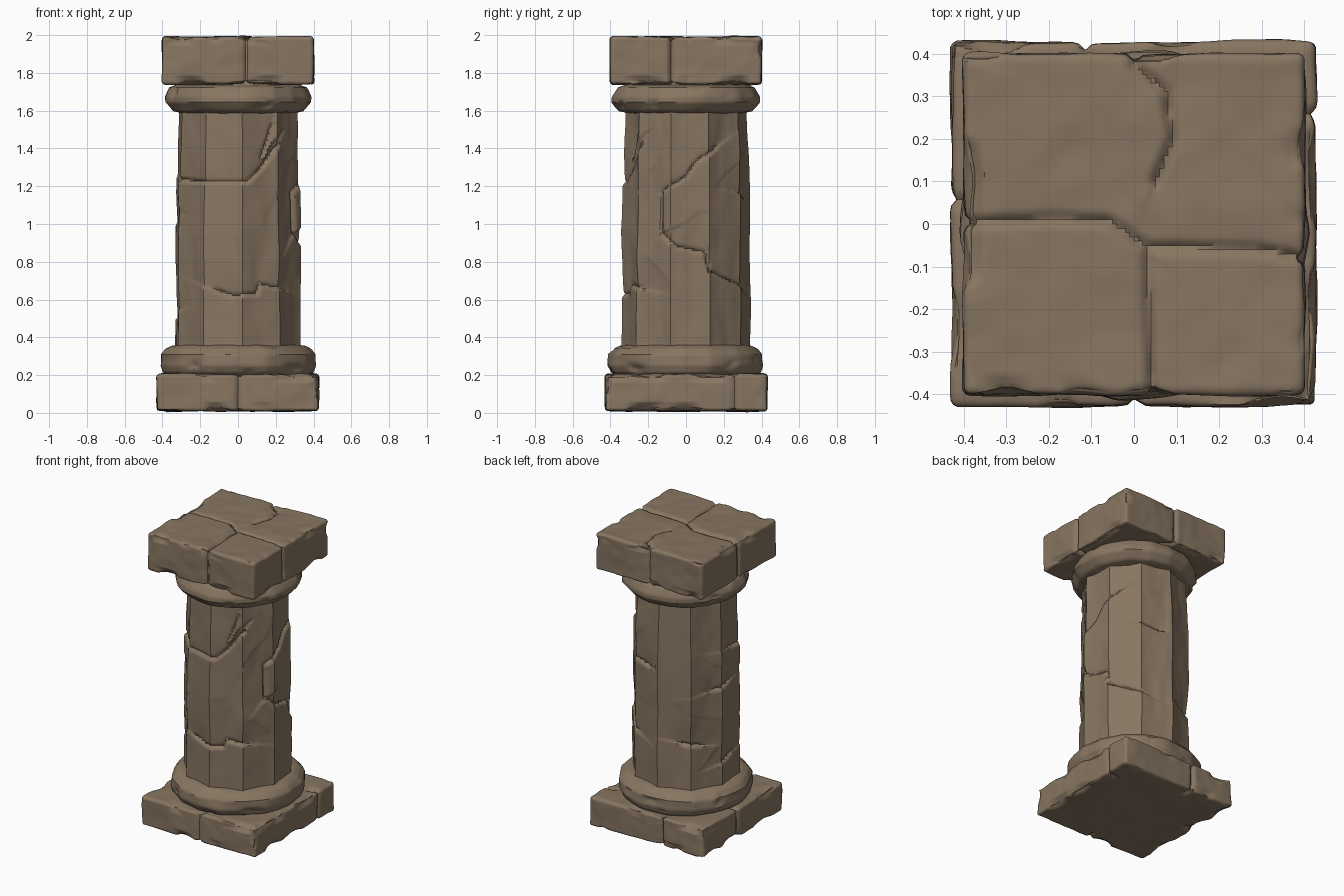
import bpy, bmesh, math
from mathutils import Vector, noise

if "Cube" in bpy.data.objects:
    bpy.data.objects.remove(bpy.data.objects["Cube"])

stone = bpy.data.materials.new("brown stone")
stone.diffuse_color = (0.245, 0.18, 0.12, 1)
stone.use_nodes = True
stone.node_tree.nodes["Principled BSDF"].inputs["Base Color"].default_value = stone.diffuse_color


def finish(name, bm):
    bmesh.ops.recalc_face_normals(bm, faces=bm.faces)
    me = bpy.data.meshes.new(name)
    bm.to_mesh(me)
    bm.free()
    me.materials.append(stone)
    ob = bpy.data.objects.new(name, me)
    bpy.context.collection.objects.link(ob)
    bpy.ops.object.select_all(action='DESELECT')
    ob.select_set(True)
    bpy.context.view_layer.objects.active = ob
    bpy.ops.object.shade_smooth_by_angle(angle=math.radians(40))
    return ob


def crack(u, v, lines, width, depth, ledge, reach):
    """Depth of a groove along polylines, plus a broken ledge on its upper side."""
    best, side = 9.0, -1
    for pts in lines:
        for (ax, ay), (bx, by) in zip(pts, pts[1:]):
            dx, dy = bx - ax, by - ay
            t = ((u - ax) * dx + (v - ay) * dy) / (dx * dx + dy * dy)
            t = min(1, max(0, t))
            ex, ey = u - ax - t * dx, v - ay - t * dy
            d = math.hypot(ex, ey)
            if d < best:
                best, side = d, dx * ey - dy * ex
    out = depth * math.exp(-(best / width) ** 2)
    if side > 0:
        out += ledge * math.exp(-best / reach)
    return out


def worn_block(name, half, z0, z1, cuts, lines, seed, depth):
    """Square slab with worn, chipped edges and cracks running through it."""
    bm = bmesh.new()
    bmesh.ops.create_cube(bm, size=2)
    bmesh.ops.subdivide_edges(bm, edges=bm.edges[:], cuts=cuts, use_grid_fill=True)
    ext = Vector((half, half, (z1 - z0) / 2))
    mid = Vector((0, 0, (z0 + z1) / 2))
    off = Vector((seed, seed * 2.3, seed * 0.7))
    r = 0.02
    for v in bm.verts:
        p = Vector([c * e for c, e in zip(v.co, ext)])
        q = Vector([min(e - r, max(r - e, c)) for c, e in zip(p, ext)])
        n = (p - q).normalized()
        # closeness to an edge drives the chipping
        gaps = sorted(e - abs(c) for c, e in zip(p, ext))
        near = max(0, 1 - gaps[1] / 0.05)
        chip = max(0, noise.noise(p * 7 + off) - 0.08) * 0.07 * near
        d = 0.007 * noise.noise(p * 5 + off) + 0.003 * noise.noise(p * 14 + off) - 0.001
        d -= chip
        d -= crack(p.x, p.y, lines, 0.011, depth, depth * 0.35, 0.09)
        v.co = mid + q + n * (r + d)
        v.co.z = max(0, v.co.z)
    return finish(name, bm)


def round_part(name, sides, rows, radius):
    """Closed ring stack; rows are (radius, height), radius() alters each point."""
    bm = bmesh.new()
    rings = []
    for rr, z in rows:
        ring = []
        for i in range(sides):
            a = math.tau * i / sides - math.pi
            r = radius(a, rr, z)
            ring.append(bm.verts.new((r * math.sin(a), -r * math.cos(a), z)))
        rings.append(ring)
    for lo, hi in zip(rings, rings[1:]):
        for i in range(sides):
            j = (i + 1) % sides
            bm.faces.new((lo[i], lo[j], hi[j], hi[i]))
    bm.faces.new(rings[0])
    bm.faces.new(rings[-1])
    return finish(name, bm)


def faceted(n, seed):
    """Hewn moulding: round, half flattened to n sides, with lumps."""
    def f(a, r, z):
        step = math.tau / n
        b = a + 0.12 * math.sin(3 * a + seed)
        poly = math.cos(step / 2) / math.cos(b % step - step / 2)
        p = Vector((math.sin(a) * r * 5, math.cos(a) * r * 5, z * 9 + seed))
        lump = 0.013 * noise.noise(p) - 0.045 * max(0, noise.noise(p * 1.7) - 0.3)
        return r * (0.35 + 0.65 * poly) + 0.005 + lump
    return f


def refine(rows, k):
    """Add k steps between profile points."""
    out = []
    for (r0, z0), (r1, z1) in zip(rows, rows[1:]):
        out += [(r0 + (r1 - r0) * i / k, z0 + (z1 - z0) * i / k) for i in range(k)]
    return out + [rows[-1]]


# cracks of the top slab and of the bottom slab, in x and y
top_lines = [
    [(-0.45, 0.0), (-0.2, 0.012), (-0.06, 0.008), (0.03, -0.055), (0.3, -0.06), (0.45, -0.09)],
    [(0.03, -0.055), (0.035, -0.25), (0.045, -0.45)],
    [(0.0, 0.45), (0.0, 0.37), (0.075, 0.31), (0.09, 0.2), (0.05, 0.1)]]
bottom_lines = [
    [(0.0, -0.45), (0.02, -0.37)], [(0.45, 0.26), (0.36, 0.25)],
    [(-0.45, 0.06), (-0.37, 0.05)], [(-0.12, 0.45), (-0.1, 0.36)]]
worn_block("capital_slab", 0.402, 1.738, 1.993, 79, top_lines, 3.1, 0.016)
worn_block("plinth", 0.43, 0.008, 0.208, 59, bottom_lines, 8.4, 0.015)

# base and neck mouldings
round_part("base_moulding", 120, refine(
    [(0.36, 0.19), (0.395, 0.215), (0.412, 0.25), (0.408, 0.31), (0.38, 0.34),
     (0.35, 0.355), (0.30, 0.362)], 4), faceted(13, 1.0))
round_part("neck_moulding", 120, refine(
    [(0.29, 1.585), (0.345, 1.597), (0.387, 1.645), (0.387, 1.672), (0.36, 1.723),
     (0.325, 1.736), (0.315, 1.8)], 4), faceted(14, 4.0))

# shaft cracks in degrees round from the front, and height
shaft_cracks = [
    [(-85, 1.24), (-30, 1.22), (8, 1.22), (25, 1.3), (42, 1.42)],
    [(67, 0.95), (66, 1.17), (90, 1.25), (100, 1.33), (121, 1.4)],
    [(67, 0.95), (80, 0.88), (108, 0.85), (112, 0.75), (150, 0.67)],
    [(-22, 0.65), (-4, 0.62), (18, 0.63), (22, 0.68), (42, 0.66)],
    [(25, 1.36), (32, 1.45), (36, 1.52)],
    [(150, 1.16), (170, 1.14)], [(-150, 0.66), (-128, 0.64)],
    [(-112, 1.0), (-90, 1.02)], [(-100, 0.5), (-84, 0.52)]]
shaft_cracks = [[(math.radians(a) * 0.33, z) for a, z in c] for c in shaft_cracks]


def shaft_radius(a, r, z):
    # ten shallow flutes meeting at crisp ridges
    flute = 0.022 * abs(math.sin(5 * (a - math.radians(4)))) ** 0.8
    p = Vector((math.sin(a) * 1.6, math.cos(a) * 1.6, z * 2.2))
    lump = 0.008 * noise.noise(p) + 0.004 * noise.noise(p * 3)
    return r - flute + lump - crack(a * 0.33, z, shaft_cracks, 0.009, 0.013, 0.013, 0.11)


round_part("fluted_shaft", 180, refine(
    [(0.342, 0.32), (0.341, 0.65), (0.34, 0.98), (0.333, 1.3), (0.322, 1.62)], 36), shaft_radius)
